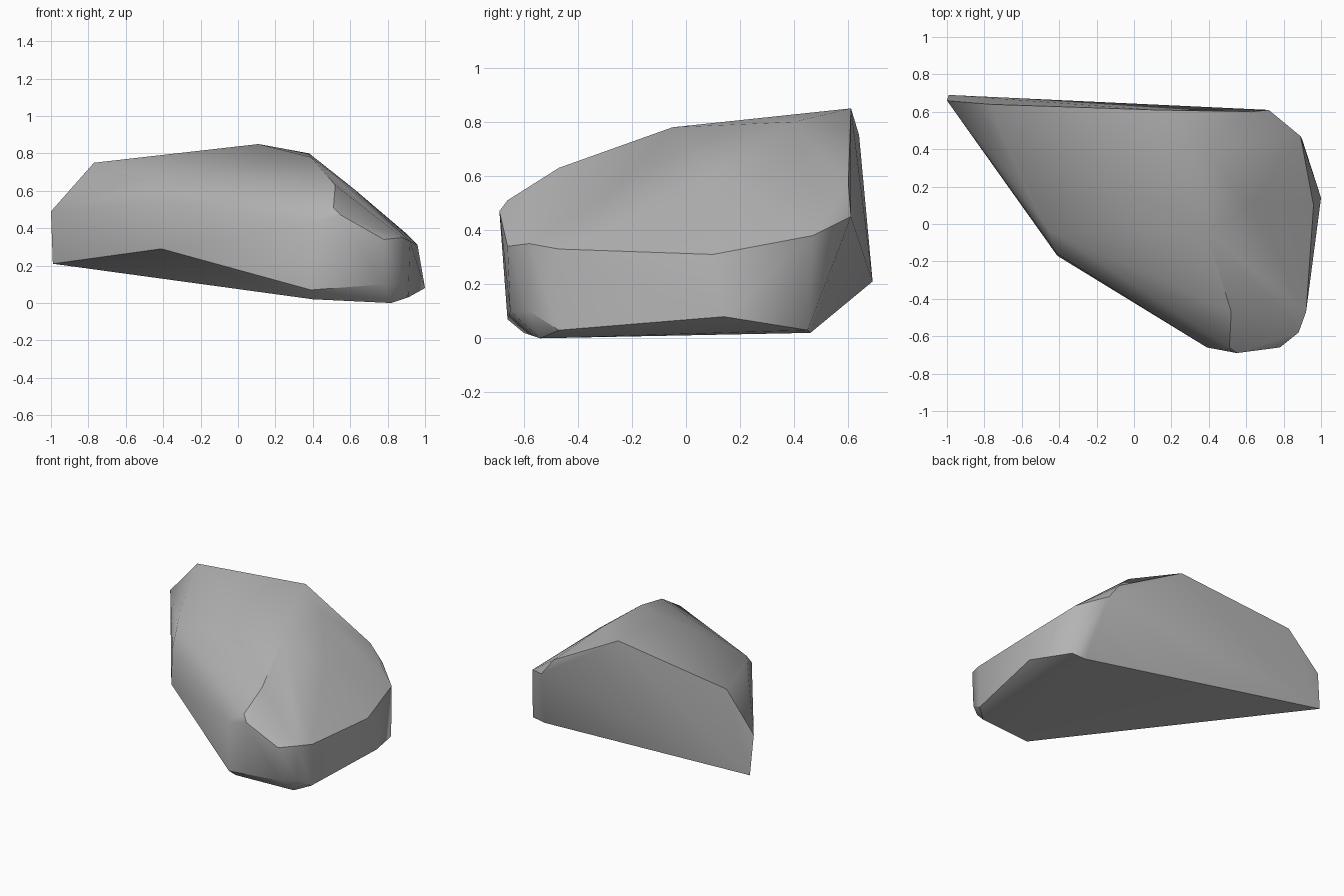
import bpy
import bmesh
import math
from mathutils import Vector

# Remove the default cube only
cube = bpy.data.objects.get("Cube")
if cube:
    bpy.data.objects.remove(cube, do_unlink=True)


def make_material(name, colour):
    material = bpy.data.materials.new(name)
    material.use_nodes = True
    material.diffuse_color = colour
    shader = material.node_tree.nodes["Principled BSDF"]
    shader.inputs["Base Color"].default_value = colour
    shader.inputs["Roughness"].default_value = 0.9
    return material


def make_boulder(name, rings, material, scale):
    """Wrap a convex skin around the corner points of every ring."""
    bm = bmesh.new()
    for ring in rings:
        for corner in ring:
            bm.verts.new(Vector(corner) * scale)
    hull = bmesh.ops.convex_hull(bm, input=bm.verts[:])
    loose = [v for v in bm.verts if not v.link_faces]
    bmesh.ops.delete(bm, geom=loose, context="VERTS")
    bmesh.ops.recalc_face_normals(bm, faces=bm.faces[:])
    mesh = bpy.data.meshes.new(name)
    bm.to_mesh(mesh)
    bm.free()
    mesh.materials.append(material)
    boulder = bpy.data.objects.new(name, mesh)
    bpy.context.collection.objects.link(boulder)
    return boulder


# Corner points of the stone, in hundredths of a unit
crest = [(-77, 64, 75), (11, 61, 85), (38, 40, 80), (39, -5, 78),
         (52, -47, 63), (-46, -3, 65), (-55, 14, 67)]
sloping_side = [(62, 10, 61), (63, 60, 57), (72, 61, 45), (89, 47, 38),
                (96, 10, 31), (92, -47, 33), (88, -58, 35)]
front_brow = [(78, -66, 34), (55, -69, 47), (51, -66, 51), (39, -66, 42),
              (-41, -16, 54)]
left_end = [(-100, 66, 49), (-99, 69, 21), (-41, -17, 29)]
underside = [(39, -66, 7), (40, -60, 2), (78, -65, 10), (87, -58, 10),
             (82, -54, 0), (91, -47, 3), (100, 14, 8), (90, 45, 3), (80, 46, 2)]

stone_grey = make_material("stone_grey", (0.45, 0.45, 0.45, 1))
boulder = make_boulder(
    "boulder",
    [crest, sloping_side, front_brow, left_end, underside],
    stone_grey,
    scale=0.01,
)

# Soft shading across shallow facets, crisp edges on steep breaks
bpy.ops.object.select_all(action="DESELECT")
boulder.select_set(True)
bpy.context.view_layer.objects.active = boulder
bpy.ops.object.shade_smooth_by_angle(angle=math.radians(35))
